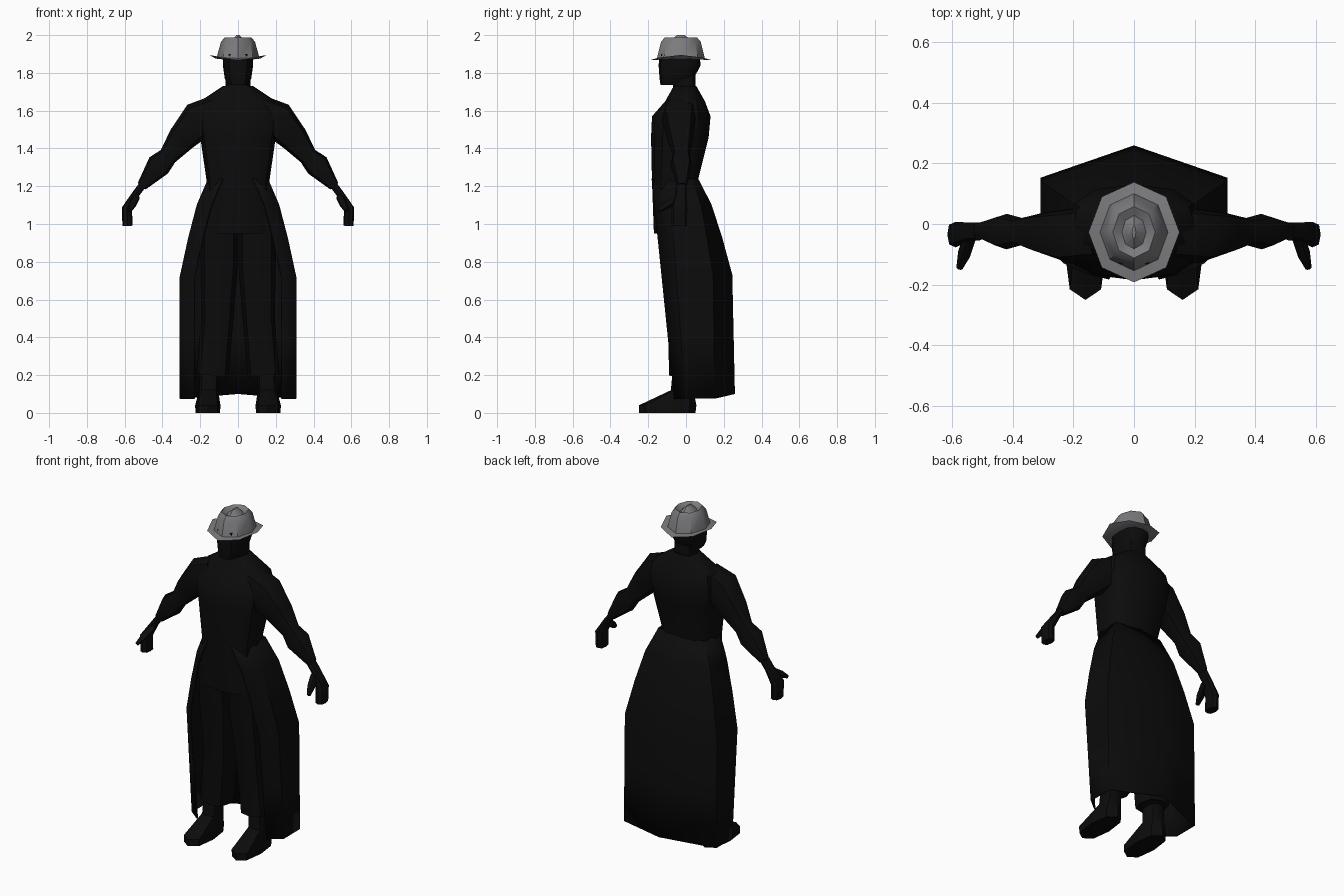
import bpy, bmesh, math
from mathutils import Vector

default_cube = bpy.data.objects.get("Cube")
if default_cube:
    bpy.data.objects.remove(default_cube, do_unlink=True)


def make_material(name, red, green, blue):
    material = bpy.data.materials.new(name)
    material.use_nodes = True
    colour = (red, green, blue, 1)
    material.diffuse_color = colour
    shader = material.node_tree.nodes["Principled BSDF"]
    shader.inputs["Base Color"].default_value = colour
    return material


cloth = make_material("black cloth", 0.0035, 0.0035, 0.0035)
felt = make_material("grey felt", 0.2, 0.2, 0.21)
parts = []


def finish(name, mesh_builder, material):
    bmesh.ops.recalc_face_normals(mesh_builder, faces=mesh_builder.faces)
    mesh = bpy.data.meshes.new(name)
    mesh_builder.to_mesh(mesh)
    mesh_builder.free()
    mesh.materials.append(material)
    part = bpy.data.objects.new(name, mesh)
    bpy.context.collection.objects.link(part)
    parts.append(part)
    return part


def soften(value, squareness):
    """Push a circle coordinate outwards, towards a rounded square."""
    return math.copysign(abs(round(value, 6)) ** squareness, value)


def ring(centre, across, deep, sides=8, squareness=0.75):
    points = []
    for step in range(sides):
        angle = math.tau * step / sides
        points.append(centre + across * soften(math.cos(angle), squareness)
                      + deep * soften(math.sin(angle), squareness))
    return points


def level(height, width, front, back, x=0, **shape):
    """Horizontal section with a half width and a depth range."""
    return ring(Vector((x, (front + back) / 2, height)), Vector((width, 0, 0)),
                Vector((0, (back - front) / 2, 0)), **shape)


def bridge(builder, first, second, closed):
    count = len(first)
    for i in range(count if closed else count - 1):
        j = (i + 1) % count
        builder.faces.new((first[i], first[j], second[j], second[i]))


def loft(name, sections, material=cloth, side=1, closed=True):
    builder = bmesh.new()
    rows = [[builder.verts.new((side * p[0], p[1], p[2])) for p in section]
            for section in sections]
    for first, second in zip(rows, rows[1:]):
        bridge(builder, first, second, closed)
    if closed:
        builder.faces.new(rows[0])
        builder.faces.new(rows[-1])
    return finish(name, builder, material)


def limb(name, path, radii, side, depth):
    """Tube whose sections stand square to a path; depth scales it front to back."""
    path = [Vector(point) for point in path]
    sections = []
    for i, (centre, radius) in enumerate(zip(path, radii)):
        before, after = path[max(i - 1, 0)], path[min(i + 1, len(path) - 1)]
        along = (after - before).normalized()
        across = along.cross(Vector((0, 1, 0))).normalized()
        deep = along.cross(across)
        sections.append(ring(centre, across * radius, deep * radius * depth))
    loft(name, sections, side=side)


# Torso from hips to collar
loft("torso", [
    level(height=0.95, width=0.18, front=-0.17, back=0.07, sides=12),
    level(height=1.22, width=0.165, front=-0.18, back=0.06, sides=12),
    level(height=1.46, width=0.2, front=-0.185, back=0.12, sides=12),
    level(height=1.57, width=0.22, front=-0.18, back=0.13, sides=12),
    level(height=1.65, width=0.2, front=-0.11, back=0.1, sides=12),
    level(height=1.73, width=0.08, front=-0.065, back=0.055, sides=12),
])

# Neck and head
loft("neck", [level(height, width=0.065, front=-0.07, back=0.05)
              for height in (1.7, 1.8)])
loft("head", [
    level(height=1.735, width=0.05, front=-0.135, back=0, sides=12),
    level(height=1.77, width=0.07, front=-0.14, back=0.04, sides=12),
    level(height=1.84, width=0.08, front=-0.145, back=0.078, sides=12),
    level(height=1.9, width=0.08, front=-0.14, back=0.07, sides=12),
])


def hat_level(height, radius, curl=0):
    """Slightly long oval; curl lifts its sides above its front and back."""
    middle, half_length = -0.027, radius + 0.015
    section = level(height, radius, middle - half_length, middle + half_length,
                    squareness=1)
    for point in section:
        point.z -= curl * ((point.y - middle) / half_length) ** 2
    return section


# Hat: underside, curled brim, tapered crown and creased top
loft("hat", [
    hat_level(height=1.876, radius=0.12, curl=0.008),
    hat_level(height=1.895, radius=0.15, curl=0.028),
    hat_level(height=1.885, radius=0.112, curl=0.008),
    hat_level(height=1.965, radius=0.09),
    hat_level(height=1.988, radius=0.07),
    hat_level(height=1.97, radius=0.04),
    hat_level(height=2, radius=0.006),
], felt)

for label, side in (("left", 1), ("right", -1)):
    # Sleeve: full shoulder, narrow elbow, flared forearm, tight cuff
    limb(label + "_sleeve",
         path=[(0.12, -0.03, 1.58), (0.21, -0.04, 1.55), (0.3, -0.03, 1.45),
               (0.37, -0.025, 1.36), (0.42, -0.025, 1.31), (0.51, -0.02, 1.2)],
         radii=(0.1, 0.1, 0.075, 0.05, 0.065, 0.027), side=side, depth=0.9)

    # Hand and thumb
    limb(label + "_hand",
         path=[(0.51, -0.025, 1.2), (0.54, -0.025, 1.16),
               (0.588, -0.035, 1.08), (0.585, -0.035, 0.99)],
         radii=(0.02, 0.02, 0.028, 0.027), side=side, depth=1.5)
    limb(label + "_thumb",
         path=[(0.54, -0.04, 1.14), (0.56, -0.1, 1.1), (0.575, -0.145, 1.07)],
         radii=(0.02, 0.02, 0.01), side=side, depth=1)

    # Trouser leg
    limb(label + "_trouser_leg",
         path=[(0.1, -0.05, 1.05), (0.1, -0.035, 0.8),
               (0.11, -0.01, 0.5), (0.135, -0.005, 0.2)],
         radii=(0.1, 0.1, 0.085, 0.085), side=side, depth=1)

    # Boot
    loft(label + "_boot", [
        level(height=0, width=0.065, front=-0.25, back=0.05, x=0.16),
        level(height=0.04, width=0.067, front=-0.25, back=0.055, x=0.16),
        level(height=0.12, width=0.05, front=-0.08, back=0.04, x=0.155),
        level(height=0.23, width=0.05, front=-0.07, back=0.04, x=0.15),
    ], side=side)


# Long coat skirt, flaring from the waist and open at the front
waist, knee, hem = 1.24, 0.72, 0.075


def coat_outline(height):
    flare = min(1, (waist - height) / (waist - knee)) ** 0.7
    drop = (waist - height) / (waist - hem)
    half_width = 0.155 + 0.15 * flare
    half = [
        (0.08 + 0.15 * flare, -0.18 + 0.12 * drop, height),
        (half_width, -0.09 * (1 - drop), height),
        (half_width, 0.035 + 0.1 * flare + 0.015 * drop, height),
    ]
    back_seam = (0, 0.06 + 0.17 * flare + 0.025 * drop, height + 0.025 * drop)
    return half + [back_seam] + [(-x, y, z) for x, y, z in reversed(half)]


coat = loft("coat_skirt",
            [coat_outline(height) for height in (waist, 1.1, 0.92, knee, 0.4, hem)],
            closed=False)
thickness = coat.modifiers.new("cloth thickness", 'SOLIDIFY')
thickness.thickness = 0.008
thickness.offset = 0

# Soft shading with sharp creases
bpy.ops.object.select_all(action='DESELECT')
for part in parts:
    part.select_set(True)
bpy.context.view_layer.objects.active = parts[0]
bpy.ops.object.shade_smooth_by_angle(angle=math.radians(40))
